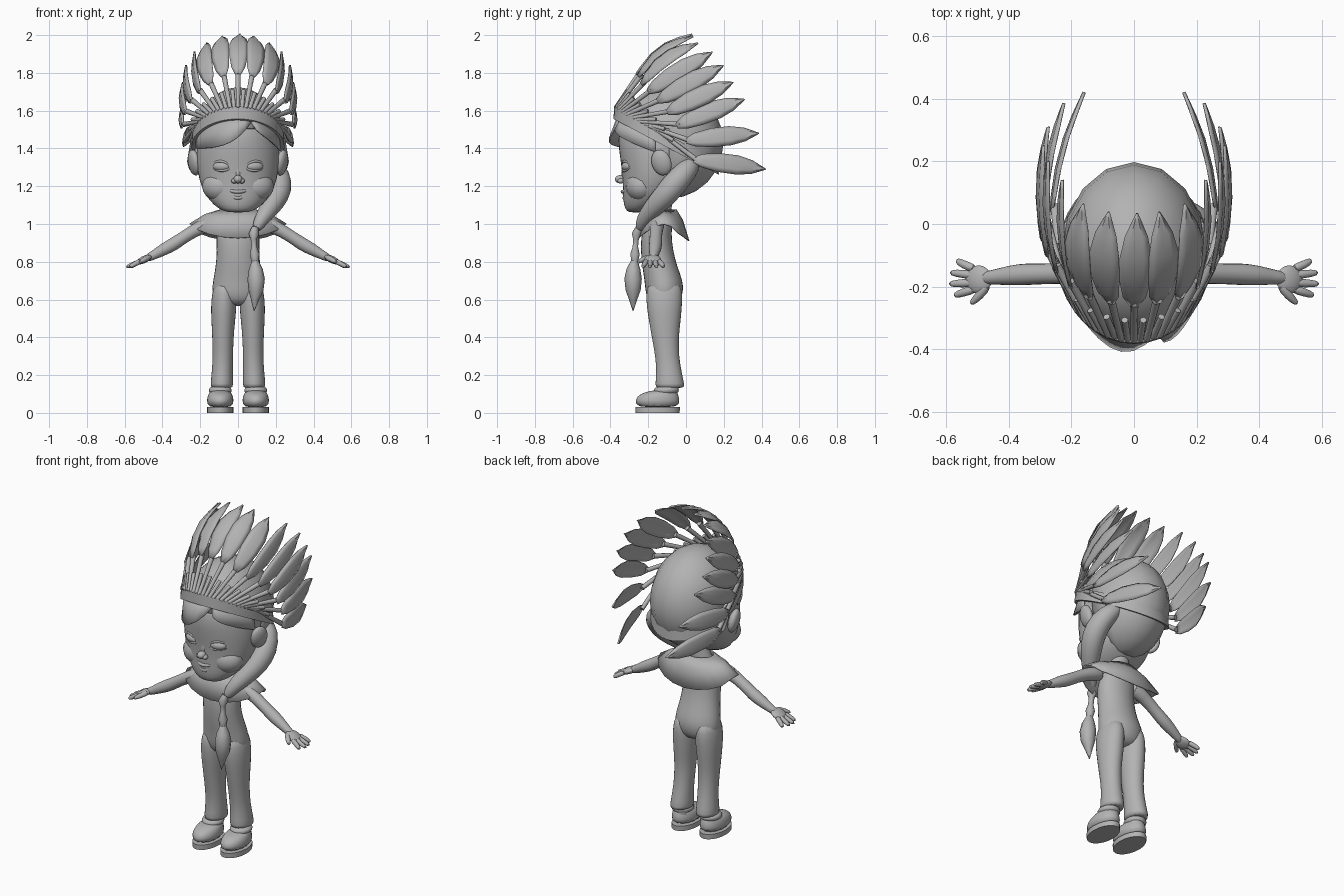
import bpy, bmesh, math
from mathutils import Vector

if "Cube" in bpy.data.objects:
    bpy.data.objects.remove(bpy.data.objects["Cube"])

grey = bpy.data.materials.new("plain grey")
grey.use_nodes = True
grey.diffuse_color = (0.45, 0.45, 0.45, 1)
grey.node_tree.nodes["Principled BSDF"].inputs["Base Color"].default_value = grey.diffuse_color


def finish(name, bm, sub=0, thick=0, angle=50):
    bmesh.ops.recalc_face_normals(bm, faces=bm.faces)
    mesh = bpy.data.meshes.new(name)
    bm.to_mesh(mesh)
    bm.free()
    mesh.materials.append(grey)
    ob = bpy.data.objects.new(name, mesh)
    bpy.context.collection.objects.link(ob)
    if thick:
        mod = ob.modifiers.new("thickness", "SOLIDIFY")
        mod.thickness, mod.offset = thick, 0
    if sub:
        ob.modifiers.new("smooth", "SUBSURF").levels = sub
        ob.modifiers["smooth"].render_levels = sub
    bpy.ops.object.select_all(action="DESELECT")
    ob.select_set(True)
    bpy.context.view_layer.objects.active = ob
    bpy.ops.object.shade_smooth_by_angle(angle=math.radians(angle))
    return ob


def skin(name, rows, wrap=True, caps=True, **kw):
    """Join rows of points with quads."""
    bm = bmesh.new()
    vs = [[bm.verts.new(p) for p in row] for row in rows]
    n = len(rows[0])
    for a, b in zip(vs, vs[1:]):
        for i in range(n if wrap else n - 1):
            j = (i + 1) % n
            bm.faces.new((a[i], a[j], b[j], b[i]))
    if wrap and caps:
        bm.faces.new(vs[0])
        bm.faces.new(vs[-1])
    return finish(name, bm, **kw)


def loft(name, secs, n=14, **kw):
    """Stack horizontal ellipses: x, y, z, radius x, radius y."""
    turn = [math.tau * i / n for i in range(n)]
    return skin(name, [[(x + rx * math.sin(t), y - ry * math.cos(t), z) for t in turn]
                       for x, y, z, rx, ry in secs], **kw)


def tube(name, pts, n=8, **kw):
    """Sweep a circle along x, y, z, radius points."""
    ps = [Vector(p[:3]) for p in pts]
    rows = []
    for i, p in enumerate(ps):
        d = (ps[min(i + 1, len(ps) - 1)] - ps[max(i - 1, 0)]).normalized()
        u = d.cross(Vector((0, 1, 0.01))).normalized()
        v = d.cross(u)
        rows.append([p + pts[i][3] * (u * math.cos(math.tau * k / n) + v * math.sin(math.tau * k / n))
                     for k in range(n)])
    return skin(name, rows, **kw)


def ball(name, loc, size, rot=(0, 0, 0), seg=16):
    bm = bmesh.new()
    bmesh.ops.create_uvsphere(bm, u_segments=seg, v_segments=seg // 2 + 2, radius=1)
    ob = finish(name, bm)
    ob.location, ob.scale, ob.rotation_euler = loc, size, rot
    return ob


# Body with neck
loft("body", [(0, -.115, .565, .07, .06), (0, -.115, .6, .132, .092), (0, -.115, .65, .142, .104),
              (0, -.118, .7, .136, .104), (0, -.138, .77, .122, .096), (0, -.155, .86, .114, .088),
              (0, -.158, .95, .12, .082), (0, -.14, 1.02, .11, .072), (0, -.13, 1.06, .06, .052),
              (0, -.12, 1.18, .055, .055)], sub=1)

# Shoulder cape: lower edge dips at front and back
rows = []
for r, drop in ((.09, 0), (.17, .025), (.25, .075)):
    rows.append([(r * 1.02 * math.sin(t), -.12 - (r * .42 + .03) * math.cos(t),
                  1.075 - drop - drop * abs(math.cos(t)) ** 1.5 - (.2 * drop if math.cos(t) < -.5 else 0))
                 for t in [math.tau * i / 20 for i in range(20)]])
skin("shoulder_cape", rows, caps=False, thick=.006)

# Limbs, feet, ears and eyes on both sides
for s, side in ((1, "left"), (-1, "right")):
    loft(side + "_leg", [(s * .07, -.115, .7, .05, .08), (s * .073, -.115, .64, .066, .1),
                         (s * .076, -.115, .56, .07, .096), (s * .078, -.112, .48, .064, .085),
                         (s * .08, -.11, .4, .058, .073), (s * .08, -.1, .3, .055, .064),
                         (s * .083, -.09, .22, .057, .068), (s * .086, -.085, .145, .062, .08),
                         (s * .086, -.085, .13, .06, .078)], sub=1)
    tube(side + "_ankle", [(s * .09, -.09, .07, .045), (s * .087, -.09, .2, .045)], n=12)
    loft(side + "_shoe_sole", [(s * .094, -.15, 0, .07, .116), (s * .094, -.15, .03, .07, .118)], n=20)
    loft(side + "_shoe", [(s * .094, -.15, .025, .071, .118), (s * .094, -.152, .07, .074, .122),
                          (s * .094, -.145, .1, .066, .105), (s * .094, -.115, .122, .05, .066)], sub=1)
    loft(side + "_shoe_cuff", [(s * .094, -.108, .095, .06, .068), (s * .094, -.104, .125, .066, .072),
                               (s * .094, -.1, .142, .052, .056)], sub=1)
    tube(side + "_arm", [(s * .1, -.15, 1.01, .045), (s * .19, -.155, .99, .04), (s * .28, -.16, .935, .033),
                         (s * .34, -.16, .893, .038), (s * .4, -.165, .862, .034),
                         (s * .45, -.17, .833, .024), (s * .49, -.175, .815, .022)], n=10, sub=1)
    ball(side + "_palm", (s * .497, -.178, .812), (.046, .046, .019), (0, s * .45, 0))
    for i, (y, tip, x) in enumerate(((-.145, -.115, .57), (-.165, -.155, .592), (-.187, -.192, .596), (-.207, -.23, .578))):
        tube(f"{side}_finger_{i + 1}", [(s * .505, y, .808, .016), (s * .545, (y + tip) / 2, .79, .015),
                                        (s * x, tip, .77, .011)], sub=1)
    tube(side + "_thumb", [(s * .465, -.19, .826, .018), (s * .495, -.23, .812, .016), (s * .525, -.258, .795, .01)], sub=1)
    ball(side + "_ear", (s * .232, -.13, 1.325), (.03, .055, .07), (.25, s * .2, s * -.3))
    ball(side + "_eye", (s * .087, -.313, 1.305), (.048, .026, .026), (0, 0, s * .3))
    for nm, h in (("upper", .028), ("lower", -.026)):
        tube(f"{side}_{nm}_eyelid", [(s * .035, -.328, 1.3, .005), (s * .06, -.336, 1.305 + h * .8, .008),
                                     (s * .095, -.326, 1.307 + h, .008), (s * .125, -.305, 1.308 + h * .7, .007),
                                     (s * .145, -.285, 1.31, .004)], sub=1)
    ball(side + "_cheek", (s * .085, -.235, 1.2), (.105, .086, .085))
    ball(side + "_nostril", (s * .02, -.345, 1.228), (.016, .018, .014))

# Face
loft("head", [(0, -.27, 1.06, .055, .035), (0, -.24, 1.08, .105, .085), (0, -.205, 1.125, .155, .13),
              (0, -.17, 1.19, .196, .165), (0, -.155, 1.28, .22, .185), (0, -.145, 1.4, .224, .215),
              (0, -.12, 1.5, .213, .245), (0, -.1, 1.6, .17, .2), (0, -.09, 1.68, .08, .1)], n=20, sub=1)
ball("nose", (0, -.348, 1.237), (.024, .028, .022))
ball("nose_bridge", (0, -.322, 1.27), (.017, .02, .05))
ball("muzzle", (0, -.265, 1.155), (.085, .07, .055))
ball("chin", (0, -.275, 1.095), (.06, .04, .032))
tube("upper_lip", [(-.066, -.3, 1.185, .005), (-.03, -.332, 1.172, .011), (0, -.339, 1.17, .01),
                   (.03, -.332, 1.172, .011), (.066, -.3, 1.185, .005)], sub=1)
tube("lower_lip", [(-.06, -.298, 1.175, .005), (-.03, -.322, 1.142, .011), (0, -.328, 1.135, .013),
                   (.03, -.322, 1.142, .011), (.06, -.298, 1.175, .005)], sub=1)

# Hair cap, open over the face
bm = bmesh.new()
bmesh.ops.create_uvsphere(bm, u_segments=16, v_segments=12, radius=1)
for v in bm.verts:
    v.co = Vector((v.co.x * .226, v.co.y * .283 - .09, v.co.z * .29 + 1.43))
gone = [f for f in bm.faces if f.calc_center_median().y < -.1 and f.calc_center_median().z < 1.52]
bmesh.ops.delete(bm, geom=gone, context="FACES")
finish("hair", bm, thick=.01)

# Swept fringe under the band, parted on one side and lifted off the forehead
for nm, a0, a1, low, power in (("right", -75, 18, lambda u: 1.4 + .14 * u ** 4, 1.8),
                               ("left", 18, 78, lambda u: 1.53 - .15 * u ** .7, .5)):
    grid = []
    for i in range(11):
        u = i / 10
        t = math.radians(a0 + (a1 - a0) * u)
        top, bottom = 1.44 + .13 * math.cos(t), low(u)
        lift = .05 * math.sin(math.pi * u ** power)
        grid.append([((.222 + .01 * w) * math.sin(t), -.11 - (.25 + lift * w) * math.cos(t),
                      top + (bottom - top) * w) for w in (0, .5, 1)])
    skin(nm + "_fringe", grid, wrap=False, thick=.008)

# Side lock, its wrap and hanging tuft
tube("side_lock", [(.14, .05, 1.34, .04), (.2, .01, 1.29, .062), (.226, -.055, 1.22, .072), (.212, -.11, 1.15, .068),
                   (.165, -.18, 1.08, .054), (.12, -.23, 1.02, .04), (.092, -.25, .965, .024)], n=10, sub=1)
tube("lock_wrap", [(.09, -.25, .98, .018), (.083, -.262, .945, .027), (.083, -.265, .92, .016),
                   (.085, -.268, .88, .015), (.088, -.27, .84, .026), (.09, -.272, .8, .018)], n=10)
tube("lock_tuft", [(.09, -.272, .81, .016), (.094, -.278, .76, .037), (.096, -.28, .71, .046),
                   (.095, -.28, .65, .04), (.09, -.28, .6, .022), (.085, -.28, .54, .002)], n=8)


# Headband sloping down to the back
def band_point(t, grow=0, lift=0):
    y = -.105 - (.265 + grow) * math.cos(t)
    return Vector(((.232 + grow) * math.sin(t), y, 1.395 - .53 * y + lift))


turn = [math.tau * i / 36 for i in range(36)]
skin("headband", [[band_point(t, g, h) for t in turn]
                  for g, h in ((-.01, -.042), (.014, -.042), (.01, .026), (-.012, .026), (-.01, -.042))], caps=False)

# Feathers: blade base and tip from the middle one round to the side
FEATHERS = [((0, -.26, 1.79), (.01, .035, 2.0)), ((.075, -.25, 1.78), (.08, .04, 1.99)),
            ((.145, -.235, 1.74), (.16, .065, 1.955)), ((.2, -.2, 1.70), (.225, .14, 1.91)),
            ((.245, -.15, 1.65), (.27, .2, 1.84)), ((.275, -.10, 1.59), (.285, .25, 1.75)),
            ((.29, -.05, 1.52), (.27, .31, 1.66)), ((.285, 0, 1.44), (.22, .385, 1.48)),
            ((.26, .04, 1.34), (.155, .42, 1.29))]
PROFILE = [(0, .014), (.12, .036), (.35, .05), (.6, .051), (.8, .036), (.93, .014), (1, .001)]
for k, (base, tip) in enumerate(FEATHERS):
    for s, side in ((1, "left"), (-1, "right")):
        if k == 0 and s < 0:
            continue
        flip = Vector((s, 1, 1))
        a, b = Vector(base) * flip, Vector(tip) * flip
        axis = (b - a).normalized()
        # Middle blades face up and forward, side blades face outward
        out = Vector((s, -.1, .15)) if k > 2 else Vector((s * .4 * k, -.5, .8))
        out = (out - axis * out.dot(axis)).normalized()
        wide = axis.cross(out)
        rows = []
        for f, w in PROFILE:
            c = a.lerp(b, f) + out * (.02 if k > 2 else .045) * math.sin(math.pi * f)
            rows.append([c - wide * w, c - wide * w * .5 + out * .008, c + out * .006,
                         c + wide * w * .5 + out * .008, c + wide * w])
        skin(f"{side}_feather_{k}", rows, wrap=False, thick=.004, angle=35)
        foot = band_point(s * math.radians(10 * k), .004, .02)
        q = a + axis * .02
        tube(f"{side}_quill_{k}", [(*foot, .011), (*foot.lerp(q, .5), .012), (*q, .014)], n=8)
        # Short filler quill between neighbours
        if k:
            low = band_point(s * math.radians(10 * k - 5), .002, .02)
            end = low.lerp((a + Vector(FEATHERS[k - 1][0]) * flip) / 2, .55)
            tube(f"{side}_short_quill_{k}", [(*low, .011), (*end, .011)], n=8)
